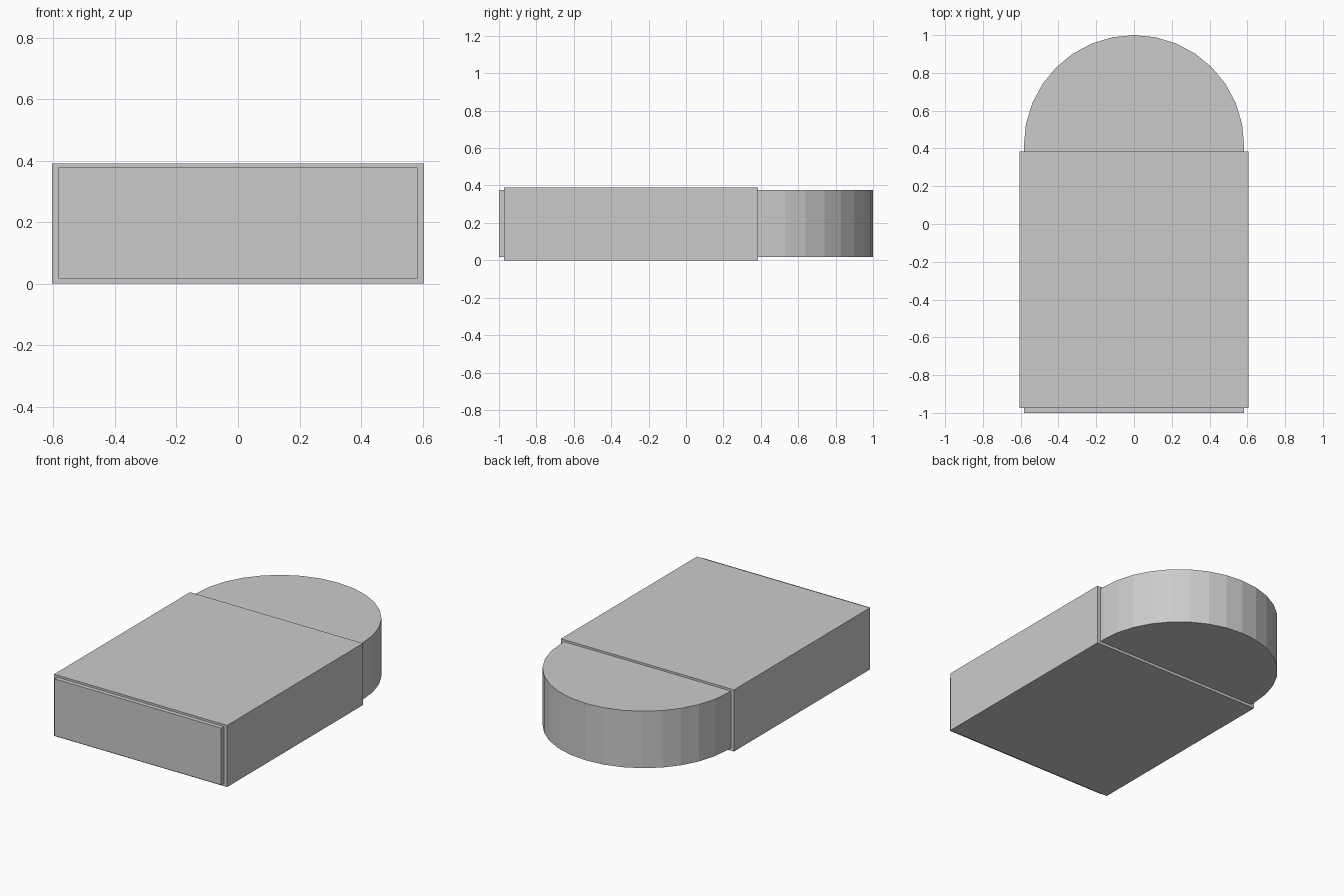
import bpy, bmesh, math

if "Cube" in bpy.data.objects:
    bpy.data.objects.remove(bpy.data.objects["Cube"])


def extrude_outline(name, outline, z0, z1):
    """Closed flat-shaded prism from an xy outline (counter-clockwise)."""
    bm = bmesh.new()
    base = bm.faces.new([bm.verts.new((x, y, z0)) for x, y in outline])
    ext = bmesh.ops.extrude_face_region(bm, geom=[base], use_keep_orig=True)
    top = [v for v in ext["geom"] if isinstance(v, bmesh.types.BMVert)]
    bmesh.ops.translate(bm, verts=top, vec=(0, 0, z1 - z0))
    bmesh.ops.recalc_face_normals(bm, faces=bm.faces)
    mesh = bpy.data.meshes.new(name)
    bm.to_mesh(mesh)
    bm.free()
    obj = bpy.data.objects.new(name, mesh)
    bpy.context.collection.objects.link(obj)
    return obj


# Inner block: straight front, half-round back
R = 0.583
CY = 1.0 - R
SEGMENTS = 16
arc = [(R * math.cos(math.pi * i / SEGMENTS), CY + R * math.sin(math.pi * i / SEGMENTS))
       for i in range(SEGMENTS + 1)]
extrude_outline("inner_block", [(-R, -1.0), (R, -1.0)] + arc, 0.017, 0.377)

# Outer sleeve wrapped around the straight part
W = 0.605
extrude_outline("outer_sleeve", [(-W, -0.973), (W, -0.973), (W, 0.385), (-W, 0.385)], 0.0, 0.39)
